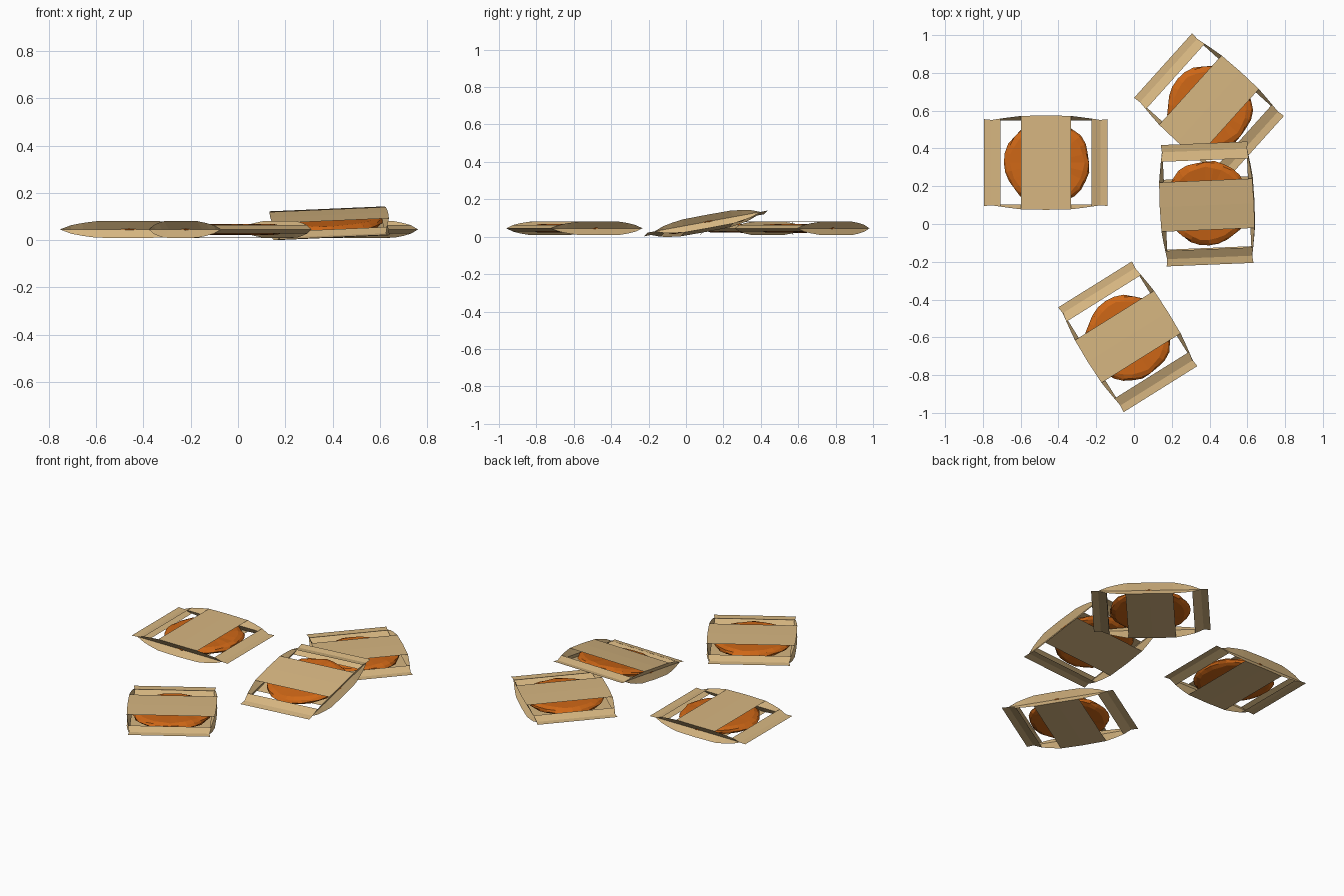
import bpy, bmesh, math, random
from mathutils import Matrix, Vector

if "Cube" in bpy.data.objects:
    bpy.data.objects.remove(bpy.data.objects["Cube"])

random.seed(4)


def material(name, color):
    m = bpy.data.materials.new(name)
    m.diffuse_color = (*color, 1)
    m.use_nodes = True
    m.node_tree.nodes["Principled BSDF"].inputs["Base Color"].default_value = m.diffuse_color
    return m


PAPER = material("tan_paper", (0.68, 0.47, 0.22))
COOKIE = material("orange_biscuit", (0.62, 0.135, 0.008))

# half outline of the pillow packet: (distance along, half width, half height)
OUTLINE = [(0.0, 0.250, 0.036), (0.133, 0.247, 0.035), (0.19, 0.240, 0.0275),
           (0.24, 0.233, 0.018), (0.288, 0.226, 0.0)]
FIN_END = (0.327, 0.230, 0.0)
GUSSET_Y = 0.223


def mesh_from(bm, name, mat):
    bmesh.ops.remove_doubles(bm, verts=bm.verts, dist=1e-5)
    me = bpy.data.meshes.new(name)
    bm.to_mesh(me)
    bm.free()
    me.materials.append(mat)
    return me


def quad(bm, pts):
    bm.faces.new([bm.verts.new(p) for p in pts])


def wrapper_mesh():
    bm = bmesh.new()

    # sheet across the width between two outline stations
    def sheet(a, b, sx, sz):
        pts = [(sx * a[0], -a[1], sz * a[2]), (sx * b[0], -b[1], sz * b[2]),
               (sx * b[0], b[1], sz * b[2]), (sx * a[0], a[1], sz * a[2])]
        quad(bm, pts if sx * sz > 0 else pts[::-1])

    for sx in (1, -1):
        # central bands and end strips, leaving open windows between
        for sz in (1, -1):
            sheet(OUTLINE[0], OUTLINE[1], sx, sz)
            sheet(OUTLINE[3], OUTLINE[4], sx, sz)
        # flat sealing fin
        sheet(OUTLINE[4], FIN_END, sx, 1)
        # side gussets folded inwards
        for a, b in zip(OUTLINE, OUTLINE[1:]):
            for sy in (1, -1):
                for sz in (1, -1):
                    top = [(sx * a[0], sy * a[1], sz * a[2]),
                           (sx * b[0], sy * b[1], sz * b[2])]
                    fold = [(sx * b[0], sy * GUSSET_Y, 0), (sx * a[0], sy * GUSSET_Y, 0)]
                    pts = top + fold
                    quad(bm, pts if sx * sy * sz > 0 else pts[::-1])
    return mesh_from(bm, "wrapper", PAPER)


def biscuit_mesh():
    bm = bmesh.new()
    n = 28
    rings = []
    # uneven, crumbly rim between two flat faces
    for r, z in ((0.195, -0.021), (0.217, -0.012), (0.225, 0.0),
                 (0.217, 0.012), (0.195, 0.021)):
        ring = []
        for i in range(n):
            a = 2 * math.pi * i / n
            rr = r + random.uniform(-0.006, 0.005)
            ring.append(bm.verts.new((rr * math.cos(a), rr * math.sin(a),
                                      z + random.uniform(-0.002, 0.002))))
        rings.append(ring)
    for lo, hi in zip(rings, rings[1:]):
        for i in range(n):
            j = (i + 1) % n
            bm.faces.new((lo[i], lo[j], hi[j], hi[i]))
    for ring, z, flip in ((rings[0], -0.024, True), (rings[-1], 0.024, False)):
        c = bm.verts.new((0, 0, z))
        for i in range(n):
            f = (c, ring[i], ring[(i + 1) % n])
            bm.faces.new(f[::-1] if flip else f)
    return mesh_from(bm, "biscuit", COOKIE)


wrapper, biscuit = wrapper_mesh(), biscuit_mesh()

# packet placement: x, y, z, heading, pitch, roll (degrees)
PLACES = [(-0.466, 0.325, 0.045, 0, 0, 0),
          (0.397, 0.620, 0.045, -42, 0, 0),
          (0.387, 0.106, 0.071, 92.8, -10.4, -2.5),
          (-0.033, -0.597, 0.045, -58, 0, 0)]

for k, (x, y, z, head, pitch, roll) in enumerate(PLACES, 1):
    m = (Matrix.Translation((x, y, z))
         @ Matrix.Rotation(math.radians(head), 4, 'Z')
         @ Matrix.Rotation(math.radians(pitch), 4, 'Y')
         @ Matrix.Rotation(math.radians(roll), 4, 'X'))
    for name, me, shift in (("wrapper", wrapper, 0), ("biscuit", biscuit, 0.006)):
        ob = bpy.data.objects.new(f"{name}_{k}", me)
        bpy.context.collection.objects.link(ob)
        ob.matrix_world = m @ Matrix.Translation(Vector((shift, 0, 0)))
